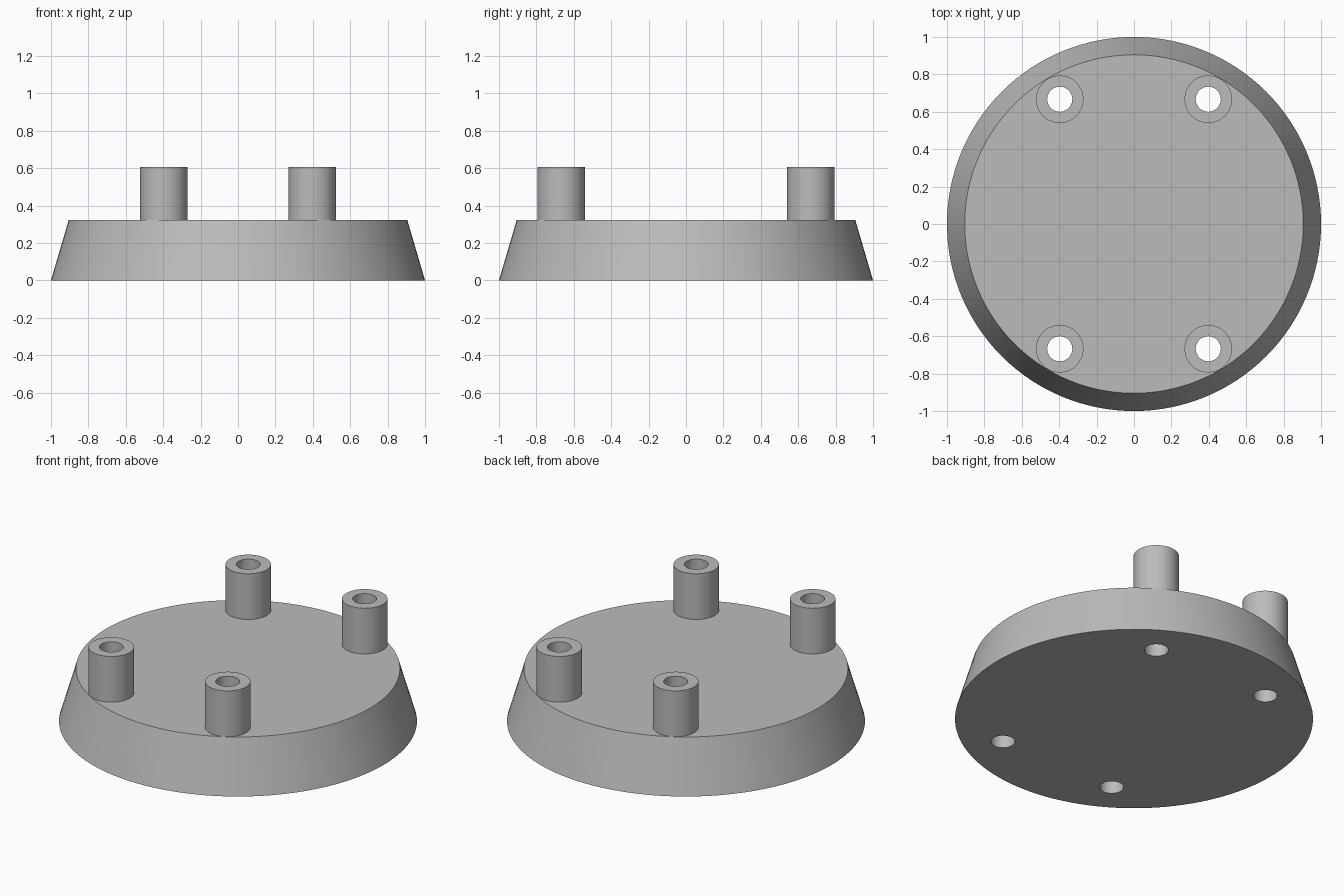
import bpy, bmesh, math

cube = bpy.data.objects.get("Cube")
if cube:
    bpy.data.objects.remove(cube, do_unlink=True)

BASE_TOP, POST_TOP = 0.323, 0.605
POST_R, HOLE_R = 0.127, 0.067
POST_X, POST_Y = 0.397, 0.667

grey = bpy.data.materials.new("plain grey")
grey.use_nodes = True
colour = (0.5, 0.5, 0.5, 1)
grey.diffuse_color = colour
grey.node_tree.nodes["Principled BSDF"].inputs["Base Color"].default_value = colour


def lathe(name, profile, sides, location=(0, 0, 0)):
    """Turn a (radius, height) profile round z; end rings with caps use radius 0."""
    bm = bmesh.new()
    verts = [bm.verts.new((r, 0, z)) for r, z in profile]
    edges = [bm.edges.new(pair) for pair in zip(verts, verts[1:])]
    bmesh.ops.spin(bm, geom=verts + edges, cent=(0, 0, 0), axis=(0, 0, 1),
                   angle=math.tau, steps=sides, use_duplicate=False)
    bmesh.ops.remove_doubles(bm, verts=bm.verts, dist=0.0001)
    bmesh.ops.recalc_face_normals(bm, faces=bm.faces)
    mesh = bpy.data.meshes.new(name)
    bm.to_mesh(mesh)
    bm.free()
    mesh.materials.append(grey)
    obj = bpy.data.objects.new(name, mesh)
    obj.location = location
    bpy.context.collection.objects.link(obj)
    return obj


def smooth(obj):
    bpy.ops.object.select_all(action="DESELECT")
    obj.select_set(True)
    bpy.context.view_layer.objects.active = obj
    bpy.ops.object.shade_smooth_by_angle(angle=math.radians(30))


# Tapered round base
base = lathe("base", [(0, 0), (1, 0), (0.905, BASE_TOP), (0, BASE_TOP)], 128)

# Four hollow posts, with a drilled hole through the base under each
for side, sx in (("right", -1), ("left", 1)):
    for end, sy in (("front", -1), ("back", 1)):
        spot = (sx * POST_X, sy * POST_Y, 0)
        post = lathe(f"{end}_{side}_post",
                     [(POST_R, BASE_TOP), (POST_R, POST_TOP),
                      (HOLE_R, POST_TOP), (HOLE_R, BASE_TOP)], 64, spot)
        smooth(post)

        drill = lathe("drill", [(0, -0.1), (HOLE_R, -0.1),
                                (HOLE_R, 0.5), (0, 0.5)], 64, spot)
        cut = base.modifiers.new("hole", "BOOLEAN")
        cut.operation, cut.solver, cut.object = "DIFFERENCE", "EXACT", drill
        bpy.ops.object.select_all(action="DESELECT")
        bpy.context.view_layer.objects.active = base
        base.select_set(True)
        bpy.ops.object.modifier_apply(modifier=cut.name)
        bpy.data.objects.remove(drill, do_unlink=True)

smooth(base)
